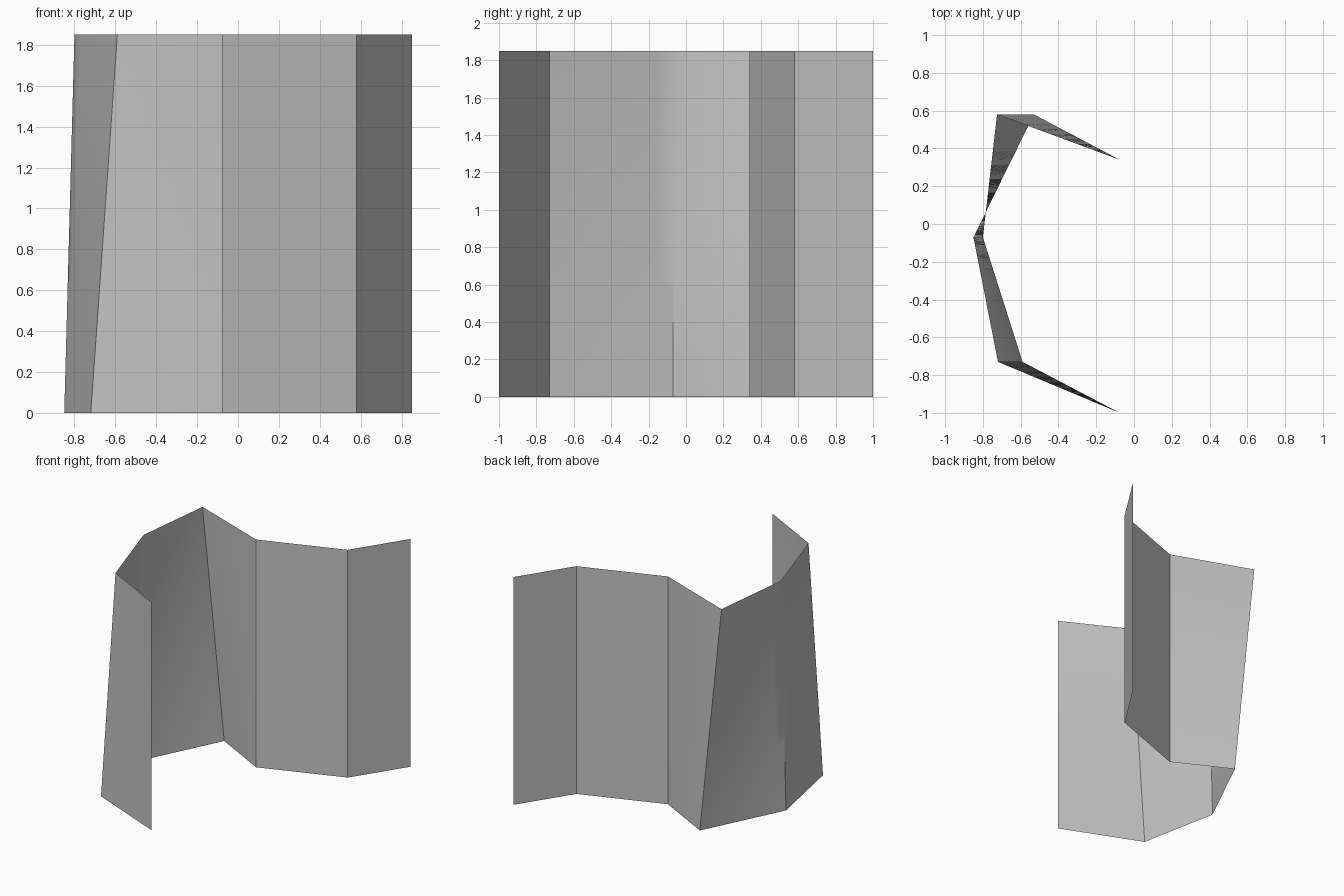
import bpy
import bmesh
import math

cube = bpy.data.objects.get("Cube")
if cube:
    bpy.data.objects.remove(cube, do_unlink=True)

HEIGHT = 1.85
ROWS, COLS = 20, 8

# Fold lines of the sheet: (x at the bottom, x at the top, y)
FOLDS = [
    (0.85, 0.85, 1.00),
    (0.58, 0.58, 0.58),
    (-0.075, -0.075, 0.34),
    (-0.53, -0.725, 0.58),
    (-0.85, -0.80, -0.07),
    (-0.72, -0.59, -0.73),
    (-0.075, -0.075, -1.00),
]

# Single plain grey
grey = bpy.data.materials.new("plain grey")
colour = (0.55, 0.55, 0.55, 1.0)
grey.diffuse_color = colour
grey.use_nodes = True
grey.node_tree.nodes["Principled BSDF"].inputs["Base Color"].default_value = colour


def fold_point(fold, t):
    """Point on a fold line at height fraction t."""
    bottom, top, y = fold
    return bottom + (top - bottom) * t, y


def column(bm, a, b, s):
    """Column of vertices at fraction s of the way from fold a to fold b."""
    verts = []
    for r in range(ROWS + 1):
        t = r / ROWS
        (ax, ay), (bx, by) = fold_point(a, t), fold_point(b, t)
        verts.append(bm.verts.new((ax + (bx - ax) * s, ay + (by - ay) * s, HEIGHT * t)))
    return verts


# Folded sheet: twisted panels ruled between neighbouring fold lines
bm = bmesh.new()
columns = [column(bm, FOLDS[0], FOLDS[1], 0)]
for a, b in zip(FOLDS, FOLDS[1:]):
    columns += [column(bm, a, b, (c + 1) / COLS) for c in range(COLS)]
for left, right in zip(columns, columns[1:]):
    for r in range(ROWS):
        bm.faces.new((left[r], left[r + 1], right[r + 1], right[r]))

mesh = bpy.data.meshes.new("folded_screen")
bm.to_mesh(mesh)
bm.free()
mesh.materials.append(grey)
screen = bpy.data.objects.new("folded_screen", mesh)
bpy.context.collection.objects.link(screen)

# Smooth panels with crisp folds
bpy.ops.object.select_all(action='DESELECT')
screen.select_set(True)
bpy.context.view_layer.objects.active = screen
bpy.ops.object.shade_smooth_by_angle(angle=math.radians(33))
